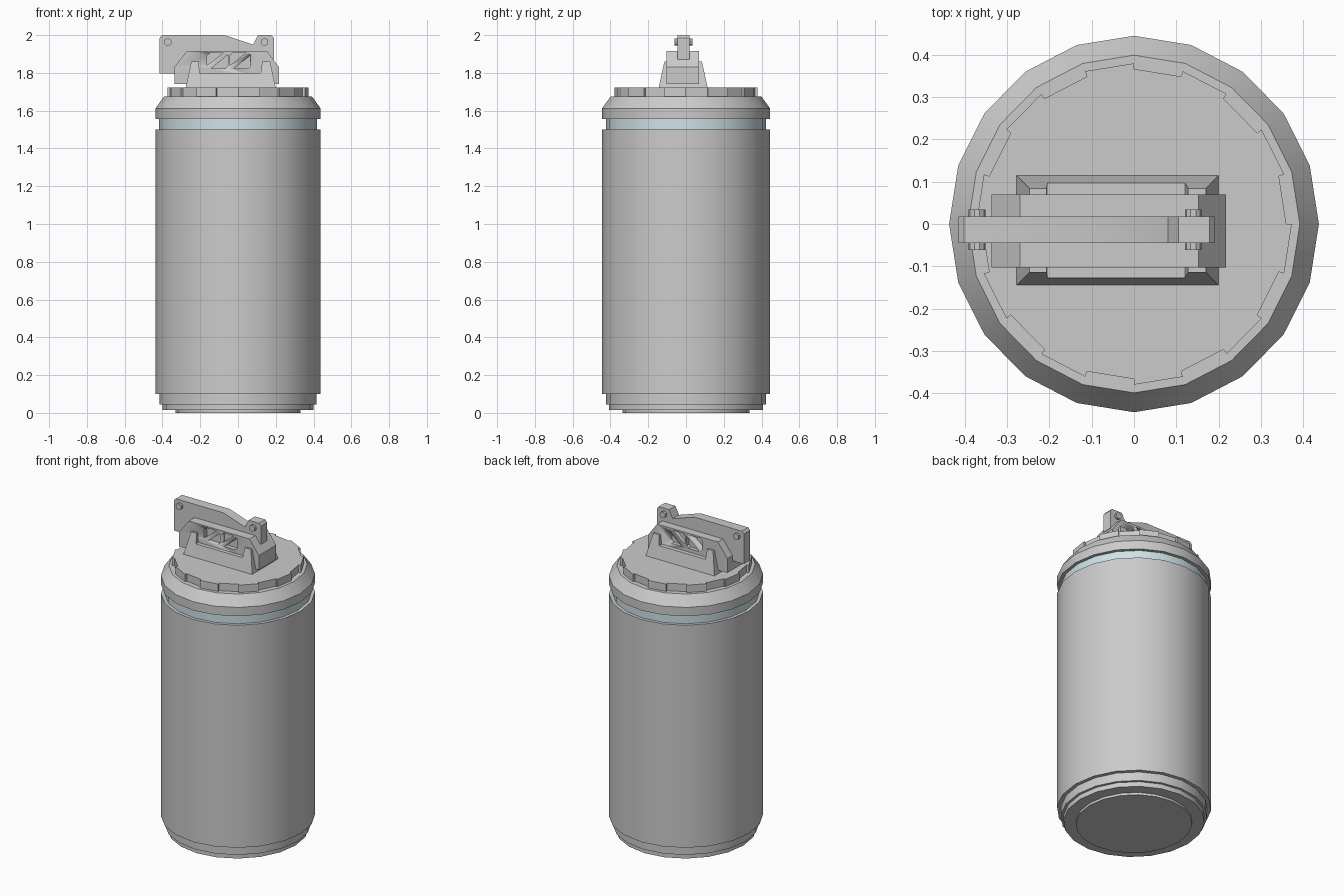
import bpy, bmesh, math
from mathutils import Vector

cube = bpy.data.objects.get("Cube")
if cube:
    bpy.data.objects.remove(cube, do_unlink=True)


def material(name, rgb):
    m = bpy.data.materials.new(name)
    m.use_nodes = True
    m.diffuse_color = (*rgb, 1)
    m.node_tree.nodes["Principled BSDF"].inputs["Base Color"].default_value = (*rgb, 1)
    return m


GREY = material("light grey", (0.6, 0.6, 0.6))
BLUE = material("pale blue", (0.62, 0.76, 0.8))
SIDES = 20
STRETCH = 1.018   # the can is slightly deeper than wide
MID = -0.015      # depth centre of the latch


def finish(name, bm, mat=GREY):
    bmesh.ops.recalc_face_normals(bm, faces=bm.faces)
    me = bpy.data.meshes.new(name)
    bm.to_mesh(me)
    bm.free()
    me.materials.append(mat)
    ob = bpy.data.objects.new(name, me)
    bpy.context.collection.objects.link(ob)
    bpy.ops.object.select_all(action="DESELECT")
    ob.select_set(True)
    bpy.context.view_layer.objects.active = ob
    bpy.ops.object.shade_smooth_by_angle(angle=math.radians(28))
    return ob


def lathe(name, profile, mat=GREY):
    """Closed solid turned from (radius, height) pairs."""
    bm = bmesh.new()
    rings = []
    for r, z in profile:
        angles = [math.tau * i / SIDES for i in range(SIDES)]
        rings.append([bm.verts.new((r * math.cos(a), r * STRETCH * math.sin(a), z)) for a in angles])
    for low, high in zip(rings, rings[1:]):
        for i in range(SIDES):
            j = (i + 1) % SIDES
            bm.faces.new((low[i], low[j], high[j], high[i]))
    bm.faces.new(rings[0])
    bm.faces.new(rings[-1])
    return finish(name, bm, mat)


def extrude(name, outline, start, depth):
    """Solid from an outline of points, pushed along the depth vector."""
    bm = bmesh.new()
    face = bm.faces.new([bm.verts.new(p) for p in outline])
    new = bmesh.ops.extrude_face_region(bm, geom=[face])["geom"]
    bmesh.ops.translate(bm, vec=depth, verts=[v for v in new if isinstance(v, bmesh.types.BMVert)])
    bmesh.ops.translate(bm, vec=start, verts=bm.verts)
    return finish(name, bm)


def slab(name, xz, y0, y1):
    return extrude(name, [(x, 0, z) for x, z in xz], (0, y0, 0), (0, y1 - y0, 0))


def cut(target, cutter):
    mod = target.modifiers.new("cut", "BOOLEAN")
    mod.operation, mod.object, mod.solver = "DIFFERENCE", cutter, "EXACT"
    bpy.context.view_layer.objects.active = target
    bpy.ops.object.modifier_apply(modifier=mod.name)
    bpy.data.objects.remove(cutter, do_unlink=True)


# Can: stepped foot, body, coloured seal and bevelled cap
lathe("foot", [(0.33, 0), (0.33, 0.015), (0.4, 0.015), (0.4, 0.045), (0.415, 0.045), (0.415, 0.1)])
lathe("body", [(0.437, 0.1), (0.437, 1.5)])
lathe("seal_ring", [(0.417, 1.5), (0.417, 1.557)], BLUE)
lathe("cap", [(0.437, 1.557), (0.437, 1.612), (0.392, 1.675)])

# Toothed disc on the cap
teeth = []
for i in range(SIDES):
    r = 0.373 if i % 2 else 0.36
    for a in (math.tau * i / SIDES, math.tau * (i + 1) / SIDES):
        teeth.append((r * math.cos(a), r * STRETCH * math.sin(a), 0))
extrude("toothed_disc", teeth, (0, 0, 1.67), (0, 0, 0.052))

# Saddle: tapered block with a raised post at each corner
saddle_xz = [(-0.278, 1.72), (-0.247, 1.86), (-0.207, 1.86), (-0.204, 1.8),
             (0.12, 1.8), (0.128, 1.86), (0.17, 1.86), (0.2, 1.72)]
bm = bmesh.new()
sides = []
for s in (-1, 1):
    sides.append([bm.verts.new((x, MID + s * (0.13 - 0.22 * (z - 1.72)), z)) for x, z in saddle_xz])
    bm.faces.new(sides[-1])
for i in range(len(saddle_xz)):
    j = (i + 1) % len(saddle_xz)
    bm.faces.new((sides[0][i], sides[0][j], sides[1][j], sides[1][i]))
finish("saddle", bm)

# Latch housing with triangular pockets on both sides
housing = slab("latch_housing", [(-0.337, 1.74), (-0.337, 1.83), (-0.27, 1.917),
                                 (0.152, 1.917), (0.217, 1.83), (0.217, 1.74)], MID - 0.088, MID + 0.085)
for x in (-0.163, -0.042):
    upper = [(x, 1.84), (x, 1.892), (x + 0.015, 1.907), (x + 0.085, 1.907)]
    lower = [(x + 0.02, 1.822), (x + 0.094, 1.822), (x + 0.109, 1.837), (x + 0.109, 1.895)]
    for tri in (upper, lower):
        for s in (-1, 1):
            y = sorted((MID + s * 0.06, MID + s * 0.12))
            cut(housing, slab("cutter", tri, *y))

# Lever with a stop at one end, held by two cross pins
slab("lever", [(-0.415, 1.797), (-0.415, 1.985), (-0.402, 2), (-0.07, 2), (0.08, 1.95), (0.105, 2),
               (0.178, 2), (0.19, 1.985), (0.19, 1.87), (0.1, 1.86), (-0.3, 1.86), (-0.33, 1.797)],
     MID - 0.03, MID + 0.033)
for side, x in (("right", -0.371), ("left", 0.14)):
    circle = [(x + 0.02 * math.cos(math.tau * i / 10), 1.963 + 0.02 * math.sin(math.tau * i / 10))
              for i in range(10)]
    slab("lever_pin_" + side, circle, MID - 0.047, MID + 0.049)
